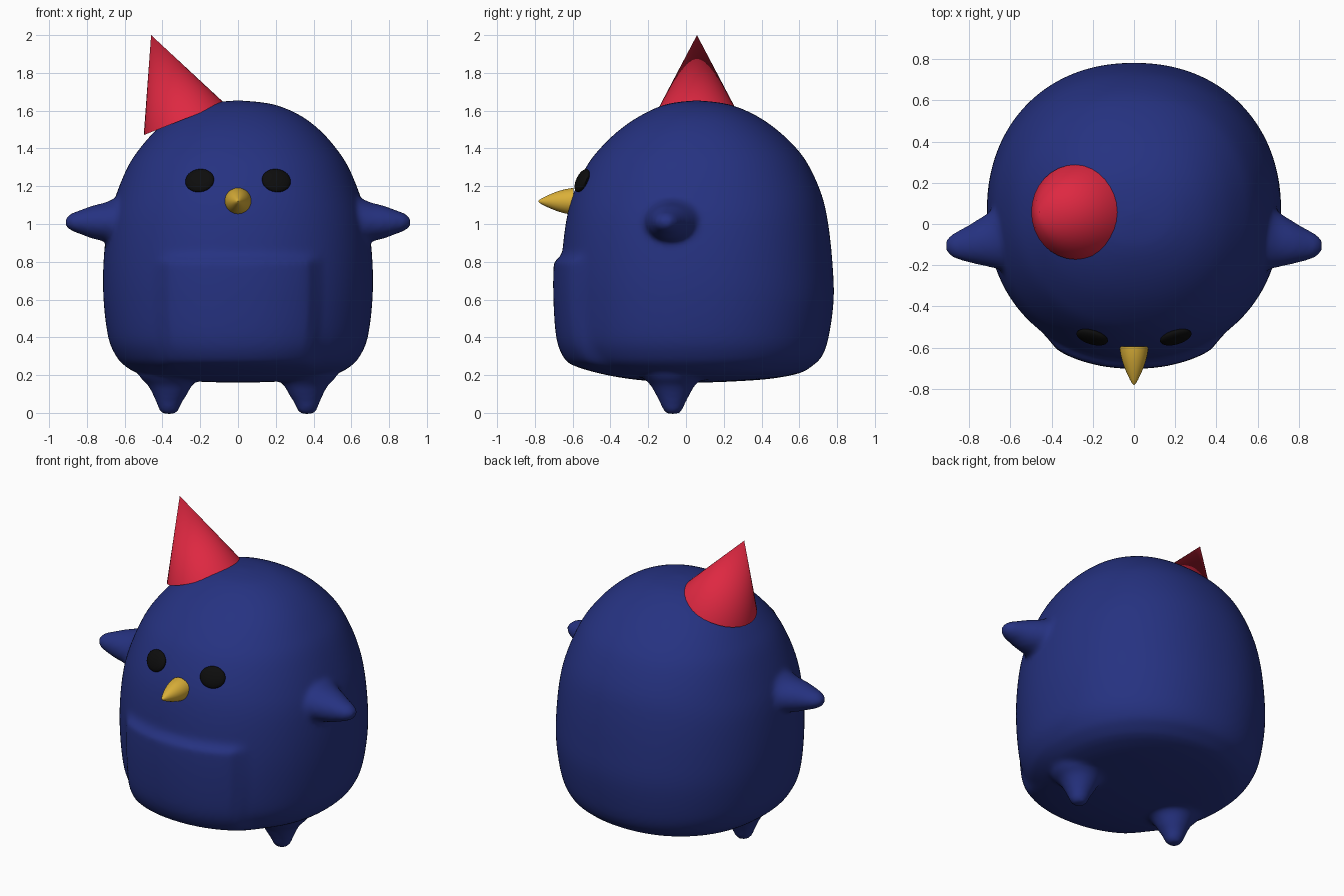
import bpy, bmesh, math
from mathutils import Vector, Matrix

if "Cube" in bpy.data.objects:
    bpy.data.objects.remove(bpy.data.objects["Cube"])


def material(name, r, g, b):
    mat = bpy.data.materials.new(name)
    mat.use_nodes = True
    mat.diffuse_color = (r, g, b, 1)
    mat.node_tree.nodes["Principled BSDF"].inputs["Base Color"].default_value = (r, g, b, 1)
    return mat


navy = material("navy blue", 0.019, 0.032, 0.22)
red = material("party red", 0.73, 0.021, 0.053)
gold = material("beak gold", 0.70, 0.43, 0.04)
black = material("eye black", 0.004, 0.004, 0.004)


def finish(bm, name, mat):
    bmesh.ops.recalc_face_normals(bm, faces=bm.faces)
    mesh = bpy.data.meshes.new(name)
    bm.to_mesh(mesh)
    bm.free()
    mesh.materials.append(mat)
    obj = bpy.data.objects.new(name, mesh)
    bpy.context.collection.objects.link(obj)
    bpy.ops.object.select_all(action="DESELECT")
    bpy.context.view_layer.objects.active = obj
    obj.select_set(True)
    bpy.ops.object.shade_smooth_by_angle(angle=math.radians(40))
    return obj


def loft(bm, rings):
    loops = [[bm.verts.new(p) for p in ring] for ring in rings]
    n = len(loops[0])
    for a, b in zip(loops, loops[1:]):
        for i in range(n):
            j = (i + 1) % n
            bm.faces.new((a[i], a[j], b[j], b[i]))
    bm.faces.new(loops[0])
    bm.faces.new(loops[-1])


def oval(centre, u, v, n=32):
    angles = [2 * math.pi * i / n for i in range(n)]
    return [Vector(centre) + u * math.cos(t) + v * math.sin(t) for t in angles]


def spline(rows, steps):
    """Smooth interpolation through rows of numbers."""
    rows = [Vector(r) for r in rows]
    out = []
    for i in range(len(rows) - 1):
        p0, p1, p2 = rows[max(i - 1, 0)], rows[i], rows[i + 1]
        p3 = rows[min(i + 2, len(rows) - 1)]
        for k in range(steps):
            t = k / steps
            out.append(0.5 * (2 * p1 + (p2 - p0) * t + (2 * p0 - 5 * p1 + 4 * p2 - p3) * t * t
                              + (3 * p1 - p0 - 3 * p2 + p3) * t ** 3))
    return out + [rows[-1]]


def ramp(x, a, b):
    t = min(max((x - a) / (b - a), 0), 1)
    return t * t * (3 - 2 * t)


X, Y, Z = Vector((1, 0, 0)), Vector((0, 1, 0)), Vector((0, 0, 1))

# Body profile: height, half width, front y, back y
profile = [
    (0.16, 0.005, 0.04, 0.05), (0.165, 0.2, -0.13, 0.22), (0.18, 0.4, -0.3, 0.44),
    (0.21, 0.53, -0.46, 0.6), (0.25, 0.6, -0.56, 0.67), (0.3, 0.645, -0.61, 0.72),
    (0.4, 0.687, -0.645, 0.755), (0.6, 0.712, -0.66, 0.782), (0.8, 0.712, -0.658, 0.775),
    (1.0, 0.69, -0.637, 0.753), (1.15, 0.647, -0.6, 0.72), (1.3, 0.585, -0.53, 0.655),
    (1.4, 0.52, -0.455, 0.585), (1.5, 0.43, -0.35, 0.48), (1.58, 0.32, -0.23, 0.36),
    (1.635, 0.18, -0.1, 0.22), (1.655, 0.005, 0.05, 0.06)]


def body_ring(z, half, front, back, n=96):
    ring = []
    power = 2 / 2.15
    for i in range(n):
        t = 2 * math.pi * i / n
        c, s = math.cos(t), math.sin(t)
        x = half * math.copysign(abs(c) ** power, c)
        y = (front + back) / 2 + (back - front) / 2 * math.copysign(abs(s) ** power, s)
        # Raised belly pad on the lower front
        if s < 0:
            y -= 0.042 * ramp(z, 0.2, 0.27) * ramp(z, 0.84, 0.8) * ramp(abs(x), 0.45, 0.36) * ramp(-s, 0.3, 0.7)
        ring.append((x, y, z))
    return ring


bm = bmesh.new()
loft(bm, [body_ring(*row) for row in spline(profile, 7)])

# Wings: x, y, depth, height; feet: z, x, radius
wing = [(0.5, -0.06, 0.2, 0.16), (0.64, -0.06, 0.165, 0.13), (0.7, -0.075, 0.135, 0.105),
        (0.77, -0.09, 0.105, 0.088), (0.83, -0.1, 0.08, 0.066), (0.88, -0.105, 0.058, 0.047),
        (0.912, -0.105, 0.03, 0.026)]
foot = [(0.28, 0.36, 0.2), (0.19, 0.36, 0.16), (0.15, 0.36, 0.12), (0.1, 0.36, 0.092),
        (0.05, 0.365, 0.066), (0.015, 0.365, 0.052), (-0.006, 0.365, 0.032)]
for side in (1, -1):
    loft(bm, [oval((side * x, y, 1.01), Y * a, Z * b) for x, y, a, b in spline(wing, 3)])
    loft(bm, [oval((side * x, -0.07, z), X * r, Y * r) for z, x, r in spline(foot, 3)])
body = finish(bm, "body", navy)

# Fuse the limbs into the body with soft joins
fuse = body.modifiers.new("fuse", "REMESH")
fuse.mode = "VOXEL"
fuse.voxel_size = 0.016
fuse.use_smooth_shade = True
soften = body.modifiers.new("soften", "SMOOTH")
soften.factor = 0.5
soften.iterations = 8

# Eyes lie against the face
for side, name in ((1, "left_eye"), (-1, "right_eye")):
    bm = bmesh.new()
    place = (Matrix.Translation((side * 0.203, -0.55, 1.23))
             @ Matrix.Rotation(side * math.radians(16), 4, "Z")
             @ Matrix.Rotation(math.radians(-24), 4, "X")
             @ Matrix.Diagonal((0.079, 0.025, 0.066, 1)))
    bmesh.ops.create_uvsphere(bm, u_segments=24, v_segments=16, radius=1, matrix=place)
    finish(bm, name, black)

# Beak
bm = bmesh.new()
beak = [(-0.595, 0.071), (-0.64, 0.064), (-0.69, 0.049), (-0.735, 0.03), (-0.77, 0.012), (-0.782, 0.002)]
loft(bm, [oval((0, y, 1.12), X * r, Z * r) for y, r in spline(beak, 2)])
finish(bm, "beak", gold)

# Tilted party hat
bm = bmesh.new()
base, tip = Vector((-0.285, 0.058, 1.555)), Vector((-0.46, 0.058, 2.0))
axis = tip - base
place = Matrix.Translation((base + tip) / 2) @ axis.to_track_quat("Z", "Y").to_matrix().to_4x4()
bmesh.ops.create_cone(bm, cap_ends=True, segments=32, radius1=0.23, radius2=0, depth=axis.length, matrix=place)
finish(bm, "party_hat", red)
